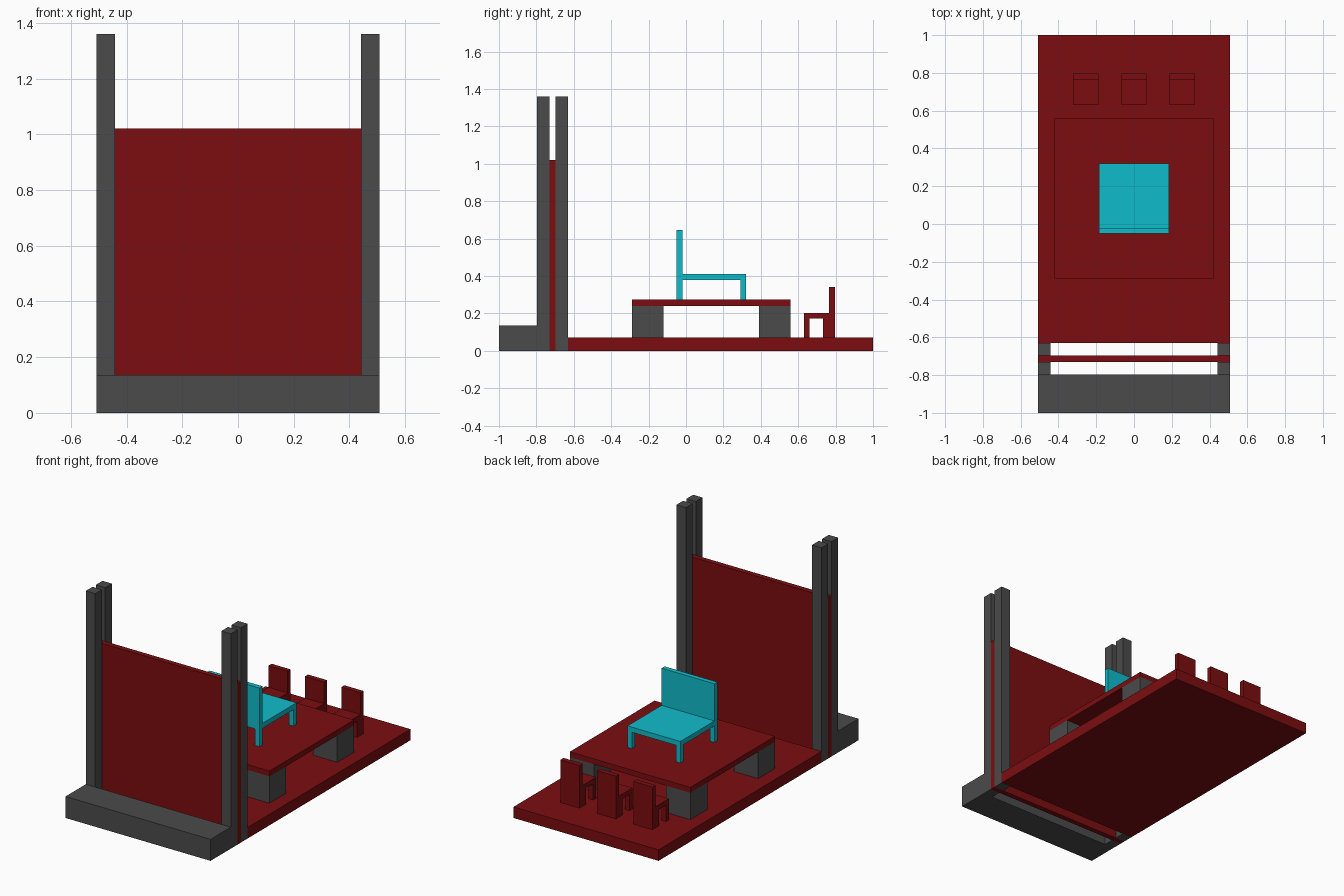
import bpy
import bmesh

if "Cube" in bpy.data.objects:
    bpy.data.objects.remove(bpy.data.objects["Cube"])


def material(name, rgb):
    m = bpy.data.materials.new(name)
    m.diffuse_color = (*rgb, 1)
    m.use_nodes = True
    m.node_tree.nodes["Principled BSDF"].inputs["Base Color"].default_value = m.diffuse_color
    return m


RED = material("dark_red", (0.2, 0.004, 0.005))
CYAN = material("cyan", (0.005, 0.5, 0.6))
GREY = material("dark_grey", (0.07, 0.07, 0.07))


def box(name, mat, x, y, z):
    """Axis-aligned box from (min, max) ranges."""
    bm = bmesh.new()
    bmesh.ops.create_cube(bm, size=1)
    for v in bm.verts:
        v.co = [r[0] if c < 0 else r[1] for c, r in zip(v.co, (x, y, z))]
    me = bpy.data.meshes.new(name)
    bm.to_mesh(me)
    bm.free()
    me.materials.append(mat)
    ob = bpy.data.objects.new(name, me)
    bpy.context.collection.objects.link(ob)
    return ob


def pair(name, mat, x, y, z, centre=0):
    """Box at x plus its mirror image about the centre."""
    for s, side in ((-1, "left"), (1, "right")):
        box(f"{name}_{side}", mat, sorted(centre + s * v for v in x), y, z)


W = 0.508

# Stage floor and front step
box("floor", RED, (-W, W), (-0.63, 1), (0, 0.07))
box("front_step", GREY, (-W, W), (-1, -0.797), (0, 0.136))

# Sliding panel held between double posts
box("panel", RED, (-W, W), (-0.73, -0.697), (0, 1.02))
pair("front_post", GREY, (0.442, W), (-0.797, -0.73), (0, 1.36))
pair("rear_post", GREY, (0.442, W), (-0.697, -0.63), (0, 1.36))

# Platform on four blocks
box("platform_top", RED, (-0.422, 0.422), (-0.288, 0.56), (0.24, 0.274))
pair("platform_front_block", GREY, (0.253, 0.422), (-0.288, -0.12), (0.07, 0.24))
pair("platform_rear_block", GREY, (0.253, 0.422), (0.39, 0.56), (0.07, 0.24))

# Large seat
S = 0.185
box("large_seat", CYAN, (-S, S), (-0.02, 0.321), (0.378, 0.41))
box("large_backrest", CYAN, (-S, S), (-0.05, -0.02), (0.378, 0.645))
pair("large_back_leg", CYAN, (S - 0.03, S), (-0.05, -0.02), (0.274, 0.378))
pair("large_front_leg", CYAN, (S - 0.03, S), (0.291, 0.321), (0.274, 0.378))

# Row of three small chairs
H = 0.067
for i, c in enumerate((-0.255, 0, 0.255), 1):
    box(f"chair_{i}_seat", RED, (c - H, c + H), (0.63, 0.765), (0.172, 0.203))
    box(f"chair_{i}_backrest", RED, (c - H, c + H), (0.765, 0.796), (0.07, 0.34))
    pair(f"chair_{i}_front_leg", RED, (H - 0.032, H), (0.63, 0.661), (0.07, 0.172), c)
    pair(f"chair_{i}_rear_leg", RED, (H - 0.032, H), (0.732, 0.765), (0.07, 0.172), c)
